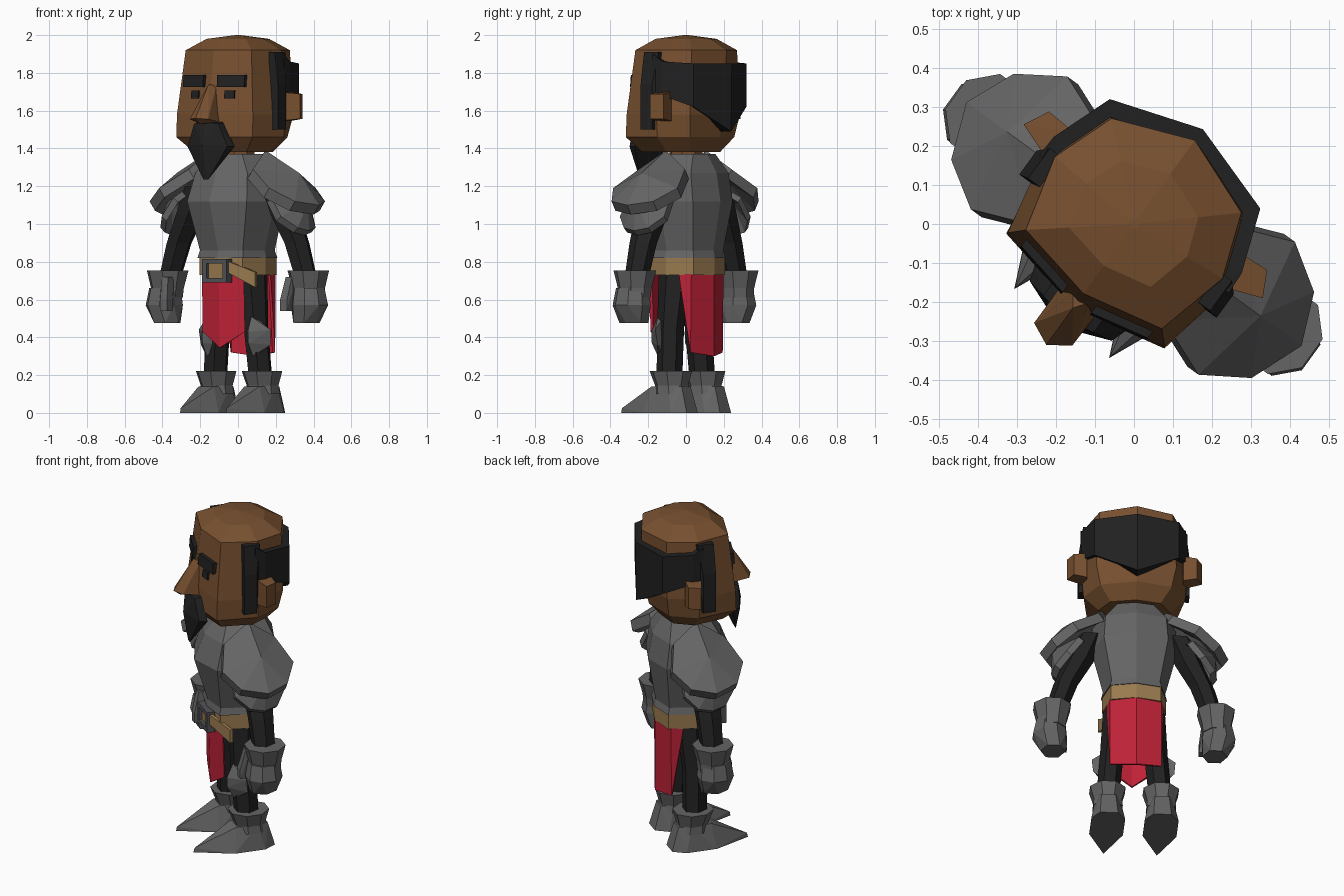
import bpy, bmesh, math
from mathutils import Matrix, Vector

TURN = Matrix.Rotation(math.radians(-36), 4, 'Z')   # figure stands turned to its right


def material(name, rgb):
    m = bpy.data.materials.new(name)
    m.diffuse_color = (*rgb, 1)
    return m


SKIN = material("brown skin", (0.185, 0.08, 0.029))
STEEL = material("grey steel", (0.128, 0.128, 0.128))
BLACK = material("black cloth and hair", (0.015, 0.015, 0.015))
RED = material("red cloth", (0.52, 0.016, 0.038))
TAN = material("tan leather", (0.32, 0.195, 0.078))
IRON = material("dark buckle metal", (0.085, 0.088, 0.095))


def finish(name, bm, mat):
    bmesh.ops.recalc_face_normals(bm, faces=bm.faces)
    bm.transform(TURN)
    me = bpy.data.meshes.new(name)
    bm.to_mesh(me)
    bm.free()
    me.materials.append(mat)
    ob = bpy.data.objects.new(name, me)
    bpy.context.collection.objects.link(ob)
    return ob


def loft(name, rings, mat):
    """Skin a list of equal-sized rings and cap both ends."""
    bm = bmesh.new()
    vs = [[bm.verts.new(p) for p in r] for r in rings]
    n = len(vs[0])
    for a, b in zip(vs, vs[1:]):
        for i in range(n):
            bm.faces.new((a[i], a[(i + 1) % n], b[(i + 1) % n], b[i]))
    bm.faces.new(vs[0])
    bm.faces.new(vs[-1])
    return finish(name, bm, mat)


def hull(name, pts, mat):
    bm = bmesh.new()
    for p in pts:
        bm.verts.new(p)
    bmesh.ops.convex_hull(bm, input=bm.verts)
    bmesh.ops.dissolve_limit(bm, angle_limit=0.03, verts=bm.verts, edges=bm.edges)
    return finish(name, bm, mat)


def ring8(z, front, fc, side, bc, back):
    """Symmetric eight-sided section: front, front corner, side, back corner, back."""
    half = [fc, side, bc]
    pts = [(0, front)] + half + [(0, back)] + [(-x, y) for x, y in reversed(half)]
    return [(x, y, z) for x, y in pts]


def ngon(c, rx, ry, n=8, off=0.5):
    return [(c[0] + rx * math.cos((i + off) * 2 * math.pi / n),
             c[1] + ry * math.sin((i + off) * 2 * math.pi / n), c[2]) for i in range(n)]


def box(x0, x1, y0, y1, z0, z1):
    return [(x, y, z) for x in (x0, x1) for y in (y0, y1) for z in (z0, z1)]


def strip(name, cols, t, mat):
    """Curved sheet; columns are (x, y, z low, z high, y high), thickened inwards."""
    loft(name, [[(x, y, a), (x, yh, b), (x * t, yh * t, b), (x * t, y * t, a)]
                for x, y, a, b, yh in cols], mat)


# Head
top = ring8(1.92, -.22, (.215, -.175), (.265, .02), (.205, .185), .265)
loft("head", [
    ring8(1.38, -.20, (.17, -.16), (.20, .02), (.14, .12), .15),
    ring8(1.46, -.265, (.25, -.212), (.285, .02), (.2, .17), .22),
    ring8(1.58, -.262, (.248, -.208), (.295, .02), (.225, .19), .25),
    top,
    [(x * .6, y * .6, 1.98) for x, y, z in top],
    [(x * .05, y * .05, 2.0) for x, y, z in top]], SKIN)
loft("neck", [ngon((0, 0, 1.28), .09, .09), ngon((0, 0, 1.42), .09, .09)], SKIN)
hull("nose", [(-.026, -.23, 1.73), (.026, -.23, 1.73), (0, -.265, 1.74),
              (-.058, -.25, 1.54), (.058, -.25, 1.54), (-.058, -.355, 1.555),
              (.055, -.345, 1.555), (0, -.382, 1.56), (0, -.34, 1.53)], SKIN)

# Beard
hull("beard", [(s * x, y, z) for s in (-1, 1) for x, y, z in
               [(.08, -.24, 1.54), (.08, -.285, 1.53), (0, -.30, 1.54), (.145, -.23, 1.41),
                (.13, -.275, 1.41), (0, -.325, 1.42), (.015, -.29, 1.235), (0, -.22, 1.38)]], BLACK)

# Hair round the back of the head
strip("back_hair", [(.30, .0, 1.68, 1.90, .0), (.297, .06, 1.68, 1.86, .06),
                    (.238, .222, 1.62, 1.85, .222), (0, .295, 1.49, 1.85, .30),
                    (-.238, .222, 1.62, 1.85, .222), (-.297, .06, 1.68, 1.86, .06),
                    (-.30, .0, 1.68, 1.90, .0)], .75, BLACK)

# Face details that repeat on both sides
for s, side in ((1, "left"), (-1, "right")):
    def plate(name, x0, x1, z0, z1, out, mat):
        hull(name, [(s * x, -.245 + .215 * x + .085 * (z - 1.76) + d, z)
                    for x in (x0, x1) for z in (z0, z1) for d in (.02, -out)], mat)
    plate(side + "_eyebrow", .045, .20, 1.725, 1.79, .016, BLACK)
    plate(side + "_eye", .085, .14, 1.665, 1.708, .008, BLACK)
    hull(side + "_sideburn", [(s * x, y, z) for x, y, z in
         box(.26, .312, -.07, .005, 1.5, 1.74) + box(.25, .288, -.065, .03, 1.85, 1.91)], BLACK)
    hull(side + "_ear", [(s * x, y, z + d * k) for x, y, k in
         ((.27, .0, 0), (.27, .10, 0), (.378, .04, 1), (.345, .105, 1))
         for z, d in ((1.545, .012), (1.70, -.012))], SKIN)

# Breastplate
loft("breastplate", [
    ring8(.82, -.185, (.15, -.16), (.185, 0), (.145, .155), .19),
    ring8(.86, -.18, (.14, -.15), (.175, 0), (.135, .145), .18),
    ring8(1.12, -.26, (.195, -.19), (.24, 0), (.18, .175), .225),
    ring8(1.27, -.20, (.17, -.15), (.235, 0), (.17, .155), .20),
    ring8(1.37, -.12, (.10, -.10), (.14, .02), (.10, .12), .14)], STEEL)

# Belt, buckle and loose strap end
loft("belt", [ring8(z, -.18, (.14, -.152), (.18, 0), (.14, .152), .185)
              for z in (.73, .825)], TAN)
for name, b in (("buckle_left", (-.08, -.053, .69, .815)), ("buckle_right", (.053, .08, .69, .815)),
                ("buckle_top", (-.053, .053, .79, .815)), ("buckle_bottom", (-.053, .053, .69, .715))):
    hull(name, box(b[0], b[1], -.212, -.165, b[2], b[3]), IRON)
hull("buckle_plate", box(-.055, .055, -.195, -.16, .715, .79), TAN)
hull("strap_end", [(x, y + d, z) for x, y, z in
     [(.08, -.195, .80), (.08, -.195, .74), (.195, -.115, .745), (.195, -.115, .665)]
     for d in (0, .018)], TAN)

# Hanging cloth panels
strip("front_cloth", [(-.13, -.14, .43, .735, -.145), (0, -.165, .345, .735, -.175),
                      (.14, -.13, .43, .735, -.14)], .92, RED)
strip("back_cloth", [(-.16, .08, .67, .735, .07), (-.145, .135, .32, .735, .14),
                     (0, .185, .30, .735, .182), (.145, .135, .32, .735, .14),
                     (.16, .08, .67, .735, .07)], .93, RED)
loft("hips", [ngon((0, 0, .66), .13, .11), ngon((0, 0, .76), .15, .13)], BLACK)


def dome(name, rim, apex, depth):
    """Shell of flat triangles from a rim to an apex, with thickness."""
    bm = bmesh.new()
    vs = [bm.verts.new(p) for p in rim]
    c = bm.verts.new(apex)
    low = [bm.verts.new(Vector(p) + Vector(depth)) for p in rim]
    c2 = bm.verts.new(Vector(apex) + Vector(depth))
    for i in range(len(vs)):
        j = (i + 1) % len(vs)
        bm.faces.new((vs[i], vs[j], c))
        bm.faces.new((low[j], low[i], c2))
        bm.faces.new((vs[j], vs[i], low[i], low[j]))
    return finish(name, bm, STEEL)


# Limbs and their armour
for s, side in ((1, "left"), (-1, "right")):
    def M(pts):
        return [(s * x, y, z) for x, y, z in pts]

    # Shoulder guards, two layers
    dome(side + "_shoulder_guard", M([
        (.18, 0, 1.39), (.21, -.155, 1.29), (.36, -.215, 1.19), (.475, -.142, 1.12),
        (.53, 0, 1.10), (.475, .13, 1.12), (.36, .205, 1.19), (.21, .145, 1.29)]),
        (s * .40, 0, 1.27), (s * -.035, 0, -.05))
    dome(side + "_lower_shoulder_guard", M([
        (.30, 0, 1.21), (.32, -.14, 1.14), (.39, -.15, 1.04), (.45, -.08, .98),
        (.465, .0, .965), (.45, .08, .98), (.39, .14, 1.04), (.32, .13, 1.14)]),
        (s * .46, 0, 1.12), (s * -.03, 0, -.025))

    # Arm
    loft(side + "_arm", [M(ngon((.25, 0, 1.2), .08, .09, 6, 0)),
                         M(ngon((.31, 0, 1.05), .08, .09, 6, 0)),
                         M(ngon((.385, 0, .90), .068, .075, 6, 0)),
                         M(ngon((.45, 0, .70), .06, .065, 6, 0))], BLACK)

    # Gauntlet: flared cuff, fist and thumb
    loft(side + "_gauntlet_cuff", [M(ngon((.465, 0, .61), .085, .09)),
                                   M(ngon((.462, 0, .66), .088, .093)),
                                   M(ngon((.46, 0, .755), .112, .118))], STEEL)
    hull(side + "_fist", M(ngon((.47, -.01, .66), .085, .09) + ngon((.475, -.01, .57), .10, .105)
                           + ngon((.455, -.01, .475), .07, .08, 6, 0)), STEEL)
    hull(side + "_thumb", M(box(.385, .425, -.10, -.05, .64, .72)
                            + box(.37, .415, -.13, -.08, .54, .60)), STEEL)

    # Leg and knee guard
    loft(side + "_leg", [M(ngon((.095, 0, .76), .078, .092, 6, 0)),
                         M(ngon((.125, -.01, .45), .066, .074, 6, 0)),
                         M(ngon((.15, 0, .16), .064, .07, 6, 0))], BLACK)
    hull(side + "_knee_guard", M([
        (.145, -.08, .51), (.145, -.04, .51), (.075, -.03, .44), (.235, -.03, .44),
        (.08, -.02, .36), (.228, -.02, .36), (.15, -.118, .43), (.15, -.115, .37),
        (.15, -.075, .30), (.15, -.03, .30)]), STEEL)

    # Boot: flared cuff, ankle and pointed foot
    loft(side + "_boot_cuff", [M(ngon((.15, .02, .10), .09, .10)),
                               M(ngon((.15, .015, .145), .085, .092)),
                               M(ngon((.15, .01, .222), .108, .118))], STEEL)
    hull(side + "_boot_foot", M([
        (.15, -.315, 0), (.15, -.31, .025), (.055, -.10, 0), (.245, -.10, 0),
        (.055, .08, 0), (.245, .08, 0), (.10, .15, 0), (.20, .15, 0),
        (.10, -.08, .14), (.20, -.08, .14), (.08, .04, .145), (.22, .04, .145),
        (.11, .11, .14), (.19, .11, .14)]), STEEL)
